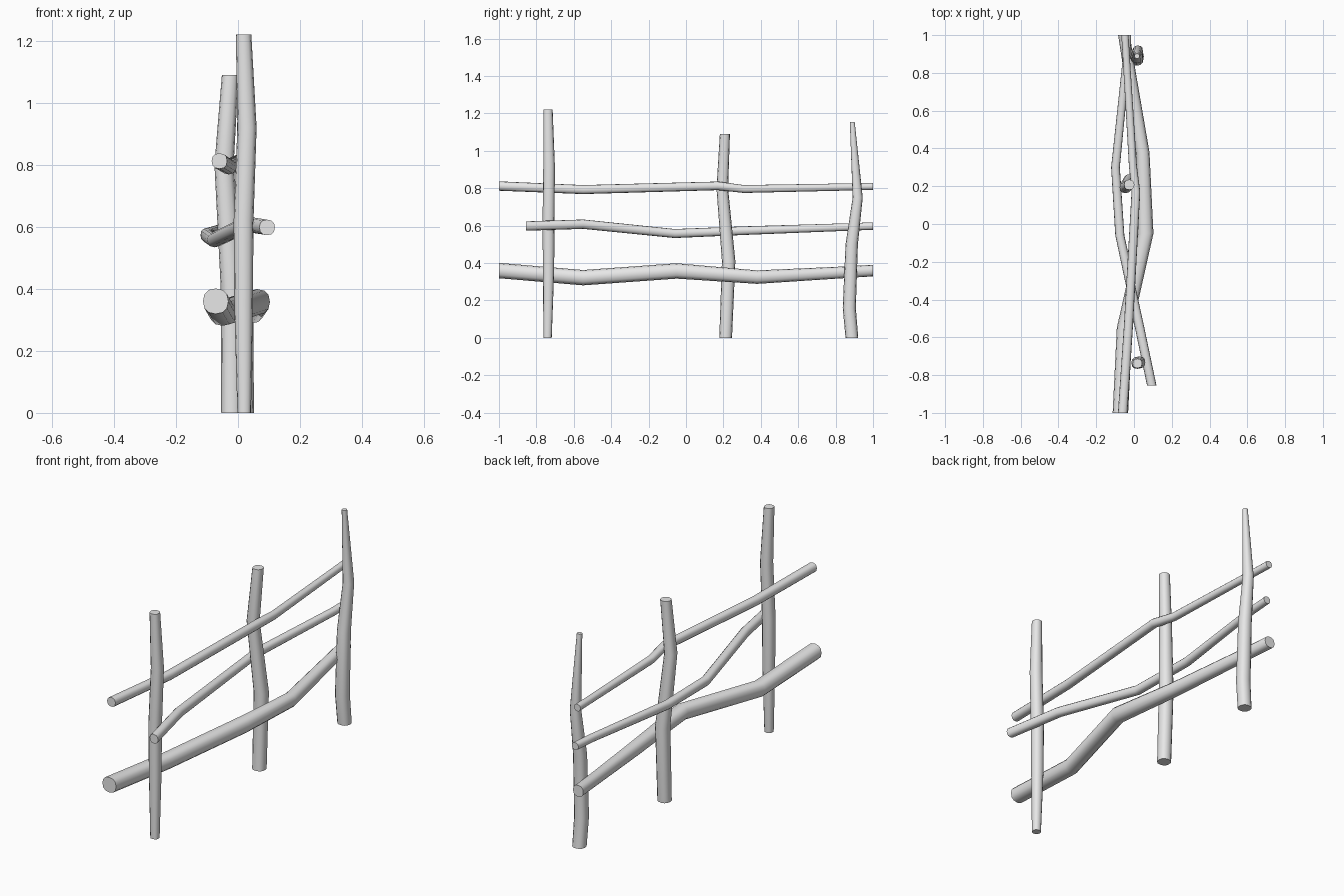
import bpy, bmesh, math
from mathutils import Vector

if "Cube" in bpy.data.objects:
    bpy.data.objects.remove(bpy.data.objects["Cube"])

wood = bpy.data.materials.new("pale_grey_wood")
wood.diffuse_color = (0.8, 0.8, 0.8, 1)
wood.use_nodes = True
wood.node_tree.nodes["Principled BSDF"].inputs["Base Color"].default_value = wood.diffuse_color
SIDES = 12


def rounded(v):
    """Push a sine or cosine outwards for a slightly squared section."""
    return math.copysign(abs(v) ** 0.85, v)


def branch(name, stations, axis):
    """Loft a crooked pole through (x, y, z, radius) stations along 'y' or 'z'."""
    bm = bmesh.new()
    rings = []
    for x, y, z, r in stations:
        ring = []
        for i in range(SIDES):
            a = 2 * math.pi * i / SIDES
            c, s = r * rounded(math.cos(a)), r * rounded(math.sin(a))
            off = Vector((c, s, 0)) if axis == 'z' else Vector((c, 0, s))
            ring.append(bm.verts.new(Vector((x, y, z)) + off))
        rings.append(ring)
    for lo, hi in zip(rings, rings[1:]):
        for i in range(SIDES):
            j = (i + 1) % SIDES
            bm.faces.new((lo[i], lo[j], hi[j], hi[i]))
    bm.faces.new(rings[0])
    bm.faces.new(rings[-1])
    bmesh.ops.recalc_face_normals(bm, faces=bm.faces)
    mesh = bpy.data.meshes.new(name)
    bm.to_mesh(mesh)
    bm.free()
    mesh.materials.append(wood)
    obj = bpy.data.objects.new(name, mesh)
    bpy.context.collection.objects.link(obj)
    # Smooth bark with crisp sawn ends
    bpy.ops.object.select_all(action='DESELECT')
    obj.select_set(True)
    bpy.context.view_layer.objects.active = obj
    bpy.ops.object.shade_smooth_by_angle(angle=math.radians(50))


# Upright posts
branch("front_post", [(.02, -.74, 0, .022), (.018, -.735, .35, .030), (.018, -.735, .62, .032),
                      (.029, -.732, .92, .031), (.018, -.738, 1.22, .025)], 'z')
branch("middle_post", [(-.02, .212, 0, .034), (-.02, .228, .41, .036),
                       (-.045, .194, .80, .031), (-.025, .208, 1.09, .027)], 'z')
branch("back_post", [(.018, .887, 0, .034), (.015, .873, .16, .035), (.015, .886, .5, .033),
                     (.02, .918, .75, .027), (.016, .889, 1.155, .013)], 'z')

# Horizontal rails woven between the posts
branch("bottom_rail", [(-.072, -1, .36, .041), (-.05, -.55, .322, .041), (.062, -.05, .358, .041),
                       (.046, .38, .325, .036), (-.033, .87, .352, .031), (-.053, 1, .36, .031)], 'y')
branch("middle_rail", [(.094, -.855, .598, .025), (.03, -.55, .608, .025), (-.075, -.06, .558, .024),
                       (-.098, .30, .573, .023), (-.04, .87, .593, .020), (-.035, 1, .598, .020)], 'y')
branch("top_rail", [(-.06, -1, .812, .025), (-.03, -.55, .793, .024), (.01, .17, .813, .023),
                    (-.006, .31, .796, .021), (-.04, .87, .807, .019), (-.048, 1, .81, .019)], 'y')
